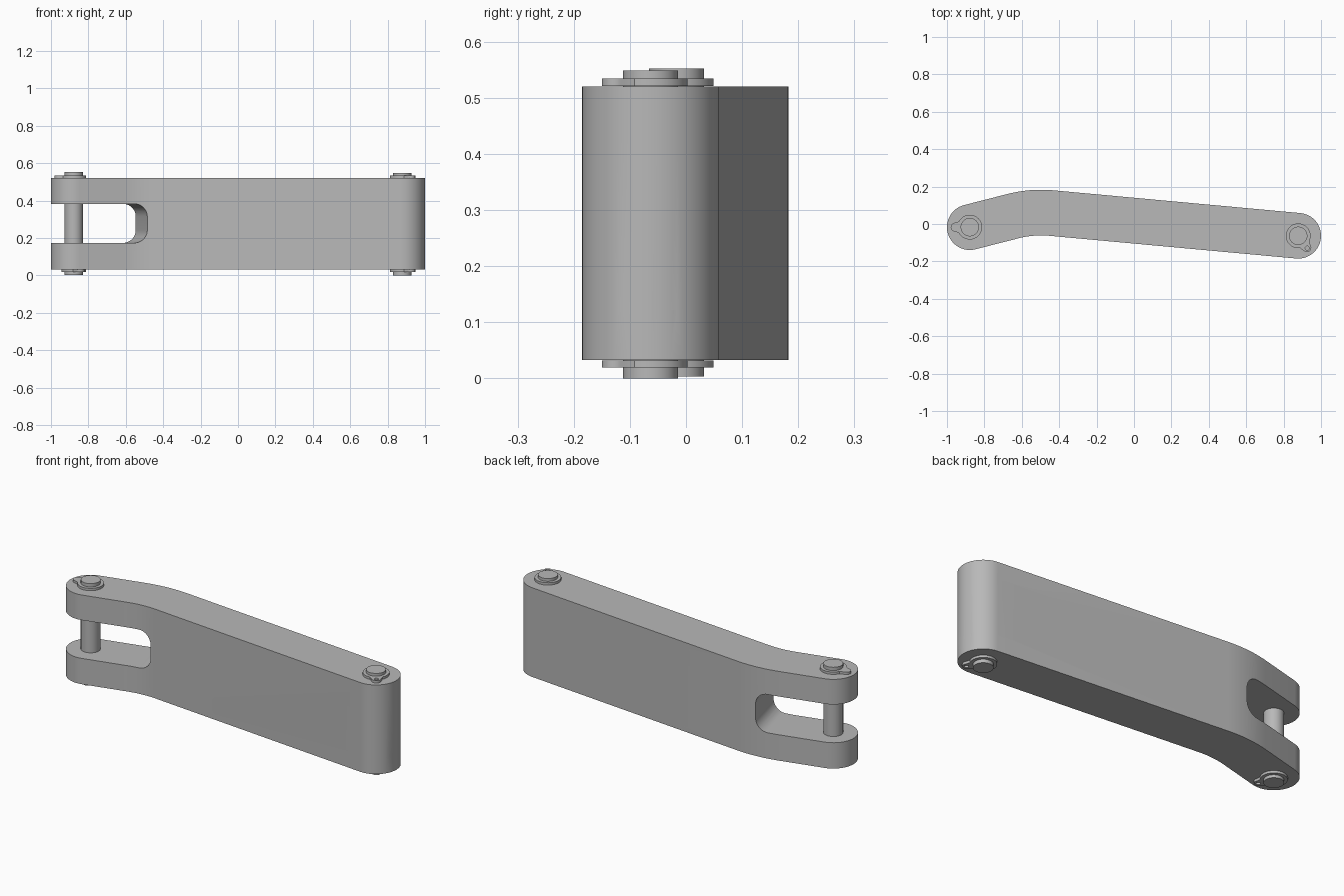
import bpy
import bmesh
from math import atan2, cos, sin, pi, radians
from mathutils import Matrix, Vector

cube = bpy.data.objects.get("Cube")
if cube:
    bpy.data.objects.remove(cube, do_unlink=True)

steel = bpy.data.materials.new("grey_steel")
steel.use_nodes = True
grey = (0.48, 0.48, 0.48, 1)
steel.diffuse_color = grey
steel.node_tree.nodes["Principled BSDF"].inputs["Base Color"].default_value = grey

# Link centreline: left pin, bend corner, right pin
LEFT, BEND, RIGHT = Vector((-0.878, -0.017)), Vector((-0.545, 0.068)), Vector((0.878, -0.063))
HALF_WIDTH, BEND_RADIUS = 0.122, 0.6
BOTTOM, TOP = 0.033, 0.52


def arc(centre, radius, start, end, steps):
    angles = [start + (end - start) * i / steps for i in range(steps + 1)]
    return [(centre[0] + radius * cos(a), centre[1] + radius * sin(a)) for a in angles]


def prism(name, outline, low, high, matrix=Matrix()):
    """Extrude a flat outline from low to high along the matrix's z axis."""
    bm = bmesh.new()
    face = bm.faces.new([bm.verts.new((x, y, low)) for x, y in outline])
    new = bmesh.ops.extrude_face_region(bm, geom=[face])["geom"]
    moved = [v for v in new if isinstance(v, bmesh.types.BMVert)]
    bmesh.ops.translate(bm, vec=(0, 0, high - low), verts=moved)
    bm.transform(matrix)
    bmesh.ops.recalc_face_normals(bm, faces=bm.faces)
    mesh = bpy.data.meshes.new(name)
    bm.to_mesh(mesh)
    bm.free()
    mesh.materials.append(steel)
    obj = bpy.data.objects.new(name, mesh)
    bpy.context.collection.objects.link(obj)
    return obj


def activate(obj):
    bpy.ops.object.select_all(action="DESELECT")
    obj.select_set(True)
    bpy.context.view_layer.objects.active = obj


def cut(obj, cutter):
    activate(obj)
    mod = obj.modifiers.new("cut", "BOOLEAN")
    mod.operation, mod.solver, mod.object = "DIFFERENCE", "EXACT", cutter
    bpy.ops.object.modifier_apply(modifier=mod.name)
    bpy.data.objects.remove(cutter, do_unlink=True)


def smooth(obj):
    activate(obj)
    bpy.ops.object.shade_smooth_by_angle(angle=radians(30))


# Bent bar with round ends
tilt_l = atan2(*(BEND - LEFT).yx)
tilt_r = atan2(*(RIGHT - BEND).yx)
mid, half = (tilt_l + tilt_r) / 2, (tilt_l - tilt_r) / 2
hub = BEND + Vector((sin(mid), -cos(mid))) * BEND_RADIUS / cos(half)
q = pi / 2
outline = (arc(hub, BEND_RADIUS - HALF_WIDTH, q + tilt_l, q + tilt_r, 12)
           + arc(RIGHT, HALF_WIDTH, tilt_r - q, tilt_r + q, 32)
           + arc(hub, BEND_RADIUS + HALF_WIDTH, q + tilt_r, q + tilt_l, 12)
           + arc(LEFT, HALF_WIDTH, tilt_l + q, tilt_l + 3 * q, 32))
body = prism("link_body", outline, BOTTOM, TOP)


def slot(pin, angle, reach, low, high, side_a, side_b):
    """Cutter with rounded inner corners, running from outside the end inwards."""
    r = 0.068
    profile = ([(-0.3, low)] + arc((reach - r, low + r), r, -q, 0, 10)
               + arc((reach - r, high - r), r, 0, q, 10) + [(-0.3, high)])
    # profile x -> along the arm, profile y -> up, extrusion -> across the arm
    matrix = (Matrix.Translation((pin.x, pin.y, 0)) @ Matrix.Rotation(angle, 4, "Z")
              @ Matrix.Rotation(q, 4, "X"))
    cutter = prism("slot_cutter", profile, side_a, side_b, matrix)
    cutter.hide_render = True
    return cutter


# Left fork, right fork and the deeper pocket behind the right fork's front plate
cut(body, slot(LEFT, tilt_l, 0.37, 0.174, 0.383, -0.4, 0.4))
cut(body, slot(RIGHT, tilt_r + pi, 0.152, 0.122, 0.429, -0.4, 0.4))
cut(body, slot(RIGHT, tilt_r + pi, 0.373, 0.122, 0.429, -0.083, 0.4))
smooth(body)


def clip(name, pin, z, angle):
    """Keyhole-shaped retaining plate with a small hole in its tail."""
    place = Matrix.Translation((pin.x, pin.y, z)) @ Matrix.Rotation(radians(angle), 4, "Z")
    shape = (arc((0, 0), 0.066, radians(28), radians(332), 40)
             + arc((0.078, 0), 0.024, -q, q, 12))
    plate = prism(name, shape, 0, 0.013, place)
    hole = prism("hole_cutter", arc((0.082, 0), 0.011, 0, 2 * pi, 16)[:-1], -0.1, 0.1, place)
    cut(plate, hole)
    smooth(plate)


# Pins and their retaining plates
for side, pin, base, top_turn, low_turn in (("left", LEFT, 0.003, 180, -65),
                                            ("right", RIGHT, 0, -54, -54)):
    smooth(prism(side + "_pin", arc(pin, 0.049, 0, 2 * pi, 48)[:-1], base, base + 0.549))
    clip(side + "_top_clip", pin, TOP + 0.001, top_turn)
    clip(side + "_bottom_clip", pin, BOTTOM - 0.014, low_turn)
